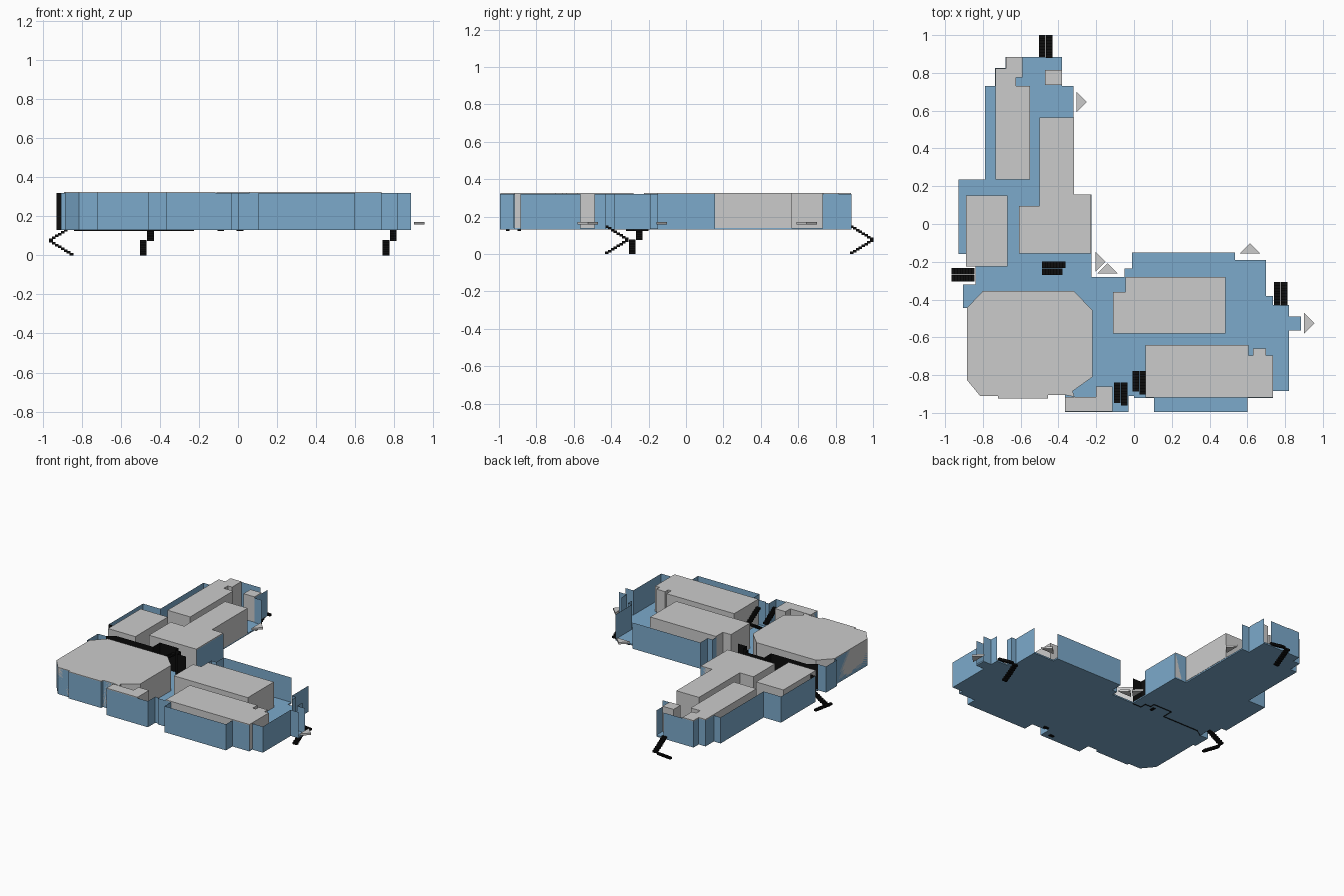
import bpy, bmesh
from mathutils import Vector

if "Cube" in bpy.data.objects:
    bpy.data.objects.remove(bpy.data.objects["Cube"])


def material(name, rgb):
    m = bpy.data.materials.new(name)
    m.diffuse_color = (*rgb, 1)
    m.use_nodes = True
    m.node_tree.nodes["Principled BSDF"].inputs["Base Color"].default_value = m.diffuse_color
    return m


BLUE = material("blue", (0.2, 0.4, 0.6))
BLACK = material("black", (0.004, 0.004, 0.004))


def finish(name, bm, mat=None):
    me = bpy.data.meshes.new(name)
    bm.to_mesh(me)
    bm.free()
    ob = bpy.data.objects.new(name, me)
    bpy.context.collection.objects.link(ob)
    if mat:
        me.materials.append(mat)


def prism(name, pts, z0, z1, mat=None):
    bm = bmesh.new()
    f = bm.faces.new([bm.verts.new((x, y, z0)) for x, y in pts])
    r = bmesh.ops.extrude_face_region(bm, geom=[f])
    up = [v for v in r["geom"] if isinstance(v, bmesh.types.BMVert)]
    bmesh.ops.translate(bm, verts=up, vec=(0, 0, z1 - z0))
    bmesh.ops.recalc_face_normals(bm, faces=bm.faces)
    finish(name, bm, mat)


def wall(name, pts, mat, z0=0.13, z1=0.32):
    # open sheet of wall panels that follows a path
    bm = bmesh.new()
    cols = [(bm.verts.new((x, y, z0)), bm.verts.new((x, y, z1))) for x, y in pts]
    for a, b in zip(cols, cols[1:]):
        bm.faces.new((a[0], b[0], b[1], a[1]))
    finish(name, bm, mat)


def rect(x0, y0, x1, y1):
    return [(x0, y0), (x1, y0), (x1, y1), (x0, y1)]


def stair(name, start, run, side, z0, n=8, length=0.12, rise=0.15, width=0.035):
    # two flights that double back on each other
    bm = bmesh.new()
    run, side = Vector(run), Vector(side)
    step, up = length / n, rise / (2 * n)
    for i in range(2 * n):
        k = i if i < n else 2 * n - 1 - i
        c = Vector(start) + run * step * (k + 0.5) + side * (0.037 if i >= n else 0)
        vs = bmesh.ops.create_cube(bm, size=1)["verts"]
        size = (abs(run.x) * step * 1.25 + abs(side.x) * width,
                abs(run.y) * step * 1.25 + abs(side.y) * width, up * 1.4)
        bmesh.ops.scale(bm, vec=size, verts=vs)
        bmesh.ops.translate(bm, vec=(c.x, c.y, z0 + up * (i + 0.6)), verts=vs)
    finish(name, bm, BLACK)


# line where the two wings meet
seam = [(-.84, -.32), (-.78, -.28), (-.49, -.28), (-.49, -.2), (-.34, -.2),
        (-.34, -.235), (-.295, -.235), (-.295, -.28), (-.225, -.28)]

# outer wall runs, with gaps left for the doors
north_west = [(-.44, .885), (-.68, .885), (-.68, .825), (-.735, .825), (-.735, .73),
              (-.79, .73), (-.79, .235), (-.93, .235), (-.93, -.16)]
north_corner = [(-.32, .73), (-.38, .73), (-.38, .885)]
north_east = [(-.225, -.155), (-.225, .155), (-.32, .155)]
south_west = [(-.84, -.32), (-.905, -.32), (-.905, -.445), (-.885, -.445), (-.885, -.825),
              (-.815, -.91), (-.72, -.91), (-.72, -.925), (-.455, -.925), (-.455, -.905),
              (-.365, -.905), (-.365, -.995), (-.03, -.995), (-.03, -.91), (0, -.91),
              (0, -.92), (.105, -.92), (.105, -.995), (.6, -.995), (.6, -.92), (.735, -.92)]
south_east = [(.735, -.885), (.82, -.885), (.82, -.565), (.885, -.565)]
south_porch = [(.885, -.49), (.82, -.49), (.82, -.43)]
south_step = [(.735, -.43), (.735, -.38), (.7, -.38), (.7, -.19), (.535, -.19)]
south_north = [(.535, -.15), (-.01, -.15), (-.01, -.235), (-.05, -.235), (-.05, -.28)]

for name, path in [("north_west_wall", north_west), ("north_corner_wall", north_corner),
                   ("north_east_wall", north_east), ("south_west_wall", south_west),
                   ("south_east_wall", south_east), ("porch_wall", south_porch),
                   ("stepped_wall", south_step[:4]), ("south_wing_back_wall", south_north)]:
    wall(name, path, BLUE)
wall("seam_wall", seam, BLACK, 0.124)
wall("seam_end_wall", [(-.93, -.16), (-.89, -.16)], BLACK)

# floor slabs
prism("north_floor", north_west + [(-.89, -.16), (-.89, -.225), (-.84, -.225)] + seam
      + north_east + north_corner, .13, .14, BLUE)
prism("south_floor", south_west + south_east + south_porch + south_step + south_north
      + seam[:0:-1], .13, .14, BLUE)

# room blocks
rooms = {
    "hall_block": [(-.885, -.445), (-.8, -.355), (-.32, -.355), (-.22, -.455), (-.22, -.81),
                   (-.325, -.885), (-.315, -.915), (-.365, -.905), (-.455, -.905),
                   (-.455, -.925), (-.72, -.925), (-.72, -.91), (-.815, -.91), (-.885, -.825)],
    "lobby_block": [(-.365, -.915), (-.2, -.915), (-.2, -.86), (-.115, -.86),
                    (-.115, -.993), (-.365, -.993)],
    "south_inner_block": [(-.11, -.58), (-.11, -.36), (-.045, -.36), (-.045, -.28),
                          (.485, -.28), (.485, -.58)],
    "south_front_block": [(.06, -.918), (.06, -.64), (.605, -.64), (.605, -.695), (.63, -.695),
                          (.63, -.66), (.7, -.66), (.7, -.695), (.735, -.695), (.735, -.918)],
    "west_block": rect(-.89, -.225, -.67, .15),
    "north_east_block": [(-.61, -.155), (-.61, .095), (-.5, .095), (-.5, .565), (-.318, .565),
                         (-.318, .155), (-.228, .155), (-.228, -.155)],
    "north_west_block": [(-.733, .235), (-.733, .823), (-.678, .823), (-.678, .883),
                         (-.59, .883), (-.59, .775), (-.625, .775), (-.625, .73),
                         (-.55, .73), (-.55, .235)],
    "closet_block": rect(-.47, .735, -.382, .815),
}
for name, pts in rooms.items():
    prism(name, pts, .14, .325)

# staircases outside and inside
stair("west_stair", (-.845, -.287), (-1, 0), (0, 1), 0)
stair("north_stair", (-.485, .88), (0, 1), (1, 0), 0)
stair("east_stair", (.758, -.43), (0, 1), (1, 0), 0)
stair("seam_stair", (-.365, -.253), (-1, 0), (0, 1), .125)
stair("lobby_stair", (-.088, -.96), (0, 1), (1, 0), .125)
stair("south_stair", (.01, -.9), (0, 1), (1, 0), .125)

# entrance arrows: base middle and pointing direction
arrows = [(-.305, .645, 1, 0), (-.205, -.2, 1, 0), (-.14, -.262, 0, 1),
          (.615, -.157, 0, 1), (.9, -.525, 1, 0)]
for i, (x, y, dx, dy) in enumerate(arrows):
    prism(f"entrance_arrow_{i + 1}",
          [(x - dy * .055, y - dx * .055), (x + dy * .055, y + dx * .055),
           (x + dx * .055, y + dy * .055)], .158, .172)
